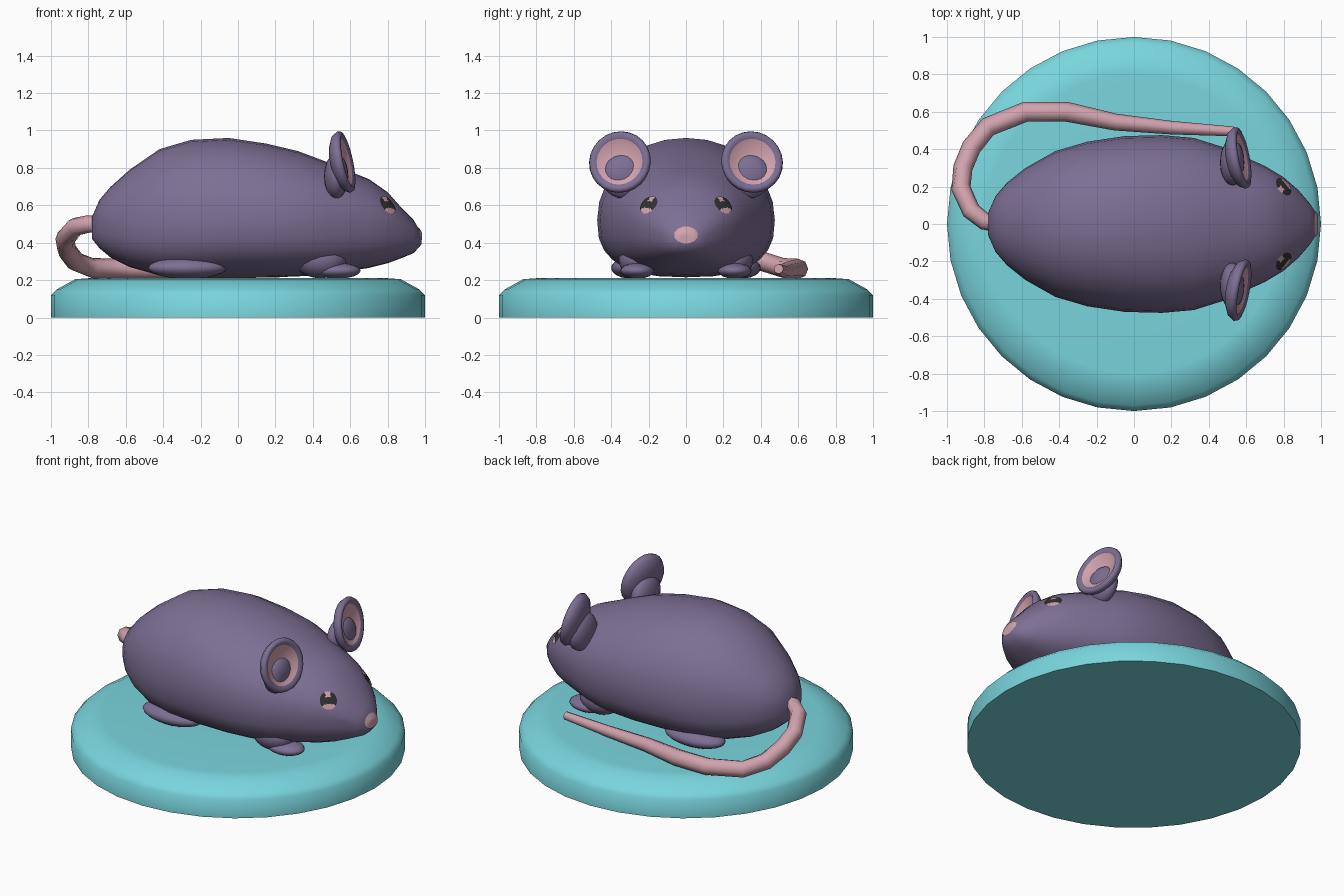
import bpy, bmesh, math
from mathutils import Vector, Matrix
from mathutils.bvhtree import BVHTree

if "Cube" in bpy.data.objects:
    bpy.data.objects.remove(bpy.data.objects["Cube"])


def material(name, rgb):
    lin = [((c / 255 + 0.055) / 1.055) ** 2.4 for c in rgb]
    m = bpy.data.materials.new(name)
    m.diffuse_color = (*lin, 1)
    m.use_nodes = True
    m.node_tree.nodes["Principled BSDF"].inputs["Base Color"].default_value = m.diffuse_color
    return m


PURPLE = material("purple fur", (125, 111, 148))
PINK = material("pink skin", (209, 162, 173))
DARK = material("dark eye", (48, 48, 48))
TEAL = material("teal base", (121, 213, 221))


def finish(bm, name, mats, angle=80):
    bmesh.ops.recalc_face_normals(bm, faces=bm.faces)
    me = bpy.data.meshes.new(name)
    bm.to_mesh(me)
    ob = bpy.data.objects.new(name, me)
    bpy.context.collection.objects.link(ob)
    for m in mats:
        me.materials.append(m)
    bpy.ops.object.select_all(action='DESELECT')
    ob.select_set(True)
    bpy.context.view_layer.objects.active = ob
    bpy.ops.object.shade_smooth_by_angle(angle=math.radians(angle))
    return ob


def loft(rings):
    """Skin a list of equal-length point rings and cap both ends."""
    bm = bmesh.new()
    vs = [[bm.verts.new(p) for p in r] for r in rings]
    n = len(vs[0])
    for a, b in zip(vs, vs[1:]):
        for i in range(n):
            j = (i + 1) % n
            bm.faces.new((a[i], a[j], b[j], b[i]))
    bm.faces.new(vs[0])
    bm.faces.new(vs[-1])
    return bm


def revolve(profile, n):
    return loft([[(r * math.cos(2 * math.pi * i / n), r * math.sin(2 * math.pi * i / n), z)
                  for i in range(n)] for r, z in profile])


def blob(name, centre, radii, mat):
    bm = bmesh.new()
    bmesh.ops.create_uvsphere(bm, u_segments=20, v_segments=12, radius=1)
    bmesh.ops.transform(bm, verts=bm.verts,
                        matrix=Matrix.Translation(centre) @ Matrix.Diagonal((*radii, 1)))
    return finish(bm, name, [mat])


def frame(normal):
    """Rotation whose z axis is the normal and whose y axis points up."""
    n = Vector(normal).normalized()
    u = Vector((0, 0, 1)).cross(n).normalized()
    return Matrix((u, n.cross(u), n)).transposed()


# Round base
finish(revolve([(1, 0), (1, 0.12), (0.97, 0.15), (0.87, 0.205), (0.8, 0.21), (0.3, 0.21)], 32),
       "base", [TEAL], 60)

# Body and head: sections as x, bottom, widest height, top, half width
sections = [
    (-.78, .42, .48, .54, .06), (-.74, .37, .50, .63, .15), (-.68, .32, .50, .70, .22),
    (-.58, .27, .50, .79, .30), (-.42, .225, .51, .90, .39), (-.25, .215, .51, .95, .44),
    (-.05, .215, .52, .96, .47), (.15, .215, .52, .93, .475), (.32, .22, .52, .89, .46),
    (.48, .23, .51, .83, .41), (.60, .25, .51, .78, .355), (.70, .265, .51, .74, .31),
    (.80, .29, .50, .67, .25), (.88, .32, .48, .58, .18), (.94, .345, .44, .52, .11),
    (.98, .39, .42, .45, .05)]


def section_ring(x, lo, mid, hi, w, n=28):
    ring = []
    for i in range(n):
        a = 2 * math.pi * i / n
        c, s = math.cos(a), math.sin(a)
        e = 2 / (2.1 if s > 0 else 2.6)
        h = hi - mid if s > 0 else mid - lo
        ring.append((x, math.copysign(abs(c) ** e, c) * w,
                     mid + math.copysign(abs(s) ** e, s) * h))
    return ring


body = loft([section_ring(*s) for s in sections])
bmesh.ops.recalc_face_normals(body, faces=body.faces)
surface = BVHTree.FromBMesh(body)
finish(body, "body", [PURPLE])


def plate(name, centre, normal, ru, rv, mats, sides, rule):
    """Thin polar patch projected on to the body."""
    R = frame(normal)
    n = R.col[2]
    bm = bmesh.new()

    def vert(k, i):
        a = 2 * math.pi * (i + 0.5) / sides
        p = Vector(centre) + R @ Vector((k * ru * math.cos(a), k * rv * math.sin(a), 0))
        hit = surface.ray_cast(p + n * 0.3, -n)[0]
        return bm.verts.new((hit or p) + n * 0.005)

    rings = [[vert(k / 5, i) for i in range(sides)] for k in range(1, 6)]
    faces = [(bm.faces.new(rings[0]), 0, 0)]
    for k in range(4):
        for i in range(sides):
            j = (i + 1) % sides
            f = bm.faces.new((rings[k][i], rings[k + 1][i], rings[k + 1][j], rings[k][j]))
            a, r = 2 * math.pi * (i + 1) / sides, (k + 1.5) / 5
            faces.append((f, r * math.cos(a), r * math.sin(a)))
    for f, u, v in faces:
        f.material_index = rule(u, v)
    finish(bm, name, mats)


def eye_rule(u, v):
    glint = abs(u) < 0.33 and v > 0.4
    lower = v < -0.4 and abs(u) < 0.7
    return 1 if glint or lower else 0


# Nose
plate("nose", (.97, 0, .44), (1, 0, .25), .065, .047, [PINK], 12, lambda u, v: 0)

# Paired parts
for s, side in ((-1, "right"), (1, "left")):
    plate(side + "_eye", (.805, s * .205, .605), (.65, s * .65, .4), .053, .055,
          [DARK, PINK], 24, eye_rule)

    # Cupped ear with pink inside
    ear = revolve([(.02, -.025), (.07, -.02), (.125, .002), (.145, .014), (.162, .008),
                   (.168, -.01), (.15, -.04), (.10, -.065), (.03, -.075)], 24)
    for f in ear.faces:
        c = f.calc_center_median()
        f.material_index = int(c.z > -.03 and math.hypot(c.x, c.y) < .12)
    place = Matrix.Translation((.575, s * .355, .833)) @ frame((.95, s * .18, .2)).to_4x4()
    bmesh.ops.transform(ear, matrix=place, verts=ear.verts)
    finish(ear, side + "_ear", [PURPLE, PINK])
    blob(side + "_ear_root", (.525, s * .33, .755), (.065, .125, .12), PURPLE)

    # Legs and feet
    blob(side + "_front_foot", (.53, s * .26, .25), (.125, .09, .042), PURPLE)
    blob(side + "_front_leg", (.44, s * .25, .31), (.14, .11, .10), PURPLE)
    blob(side + "_back_foot", (-.27, s * .29, .265), (.21, .11, .058), PURPLE)

# Tail: x, y, z, radius
path = [(-.72, 0, .50, .045), (-.80, .015, .50, .047), (-.87, .07, .485, .05),
        (-.925, .19, .42, .052), (-.915, .30, .36, .052), (-.87, .41, .30, .053),
        (-.78, .52, .265, .053), (-.58, .60, .26, .054), (-.36, .60, .26, .053),
        (-.10, .545, .255, .045), (.20, .515, .25, .036), (.53, .495, .26, .026)]
pts = [Vector(p[:3]) for p in path]
rings = []
for i, p in enumerate(pts):
    R = frame(pts[min(i + 1, len(pts) - 1)] - pts[max(i - 1, 0)])
    rings.append([p + R @ Vector((math.cos(k * math.pi / 4), math.sin(k * math.pi / 4), 0)) * path[i][3]
                  for k in range(8)])
finish(loft(rings), "tail", [PINK], 60)
